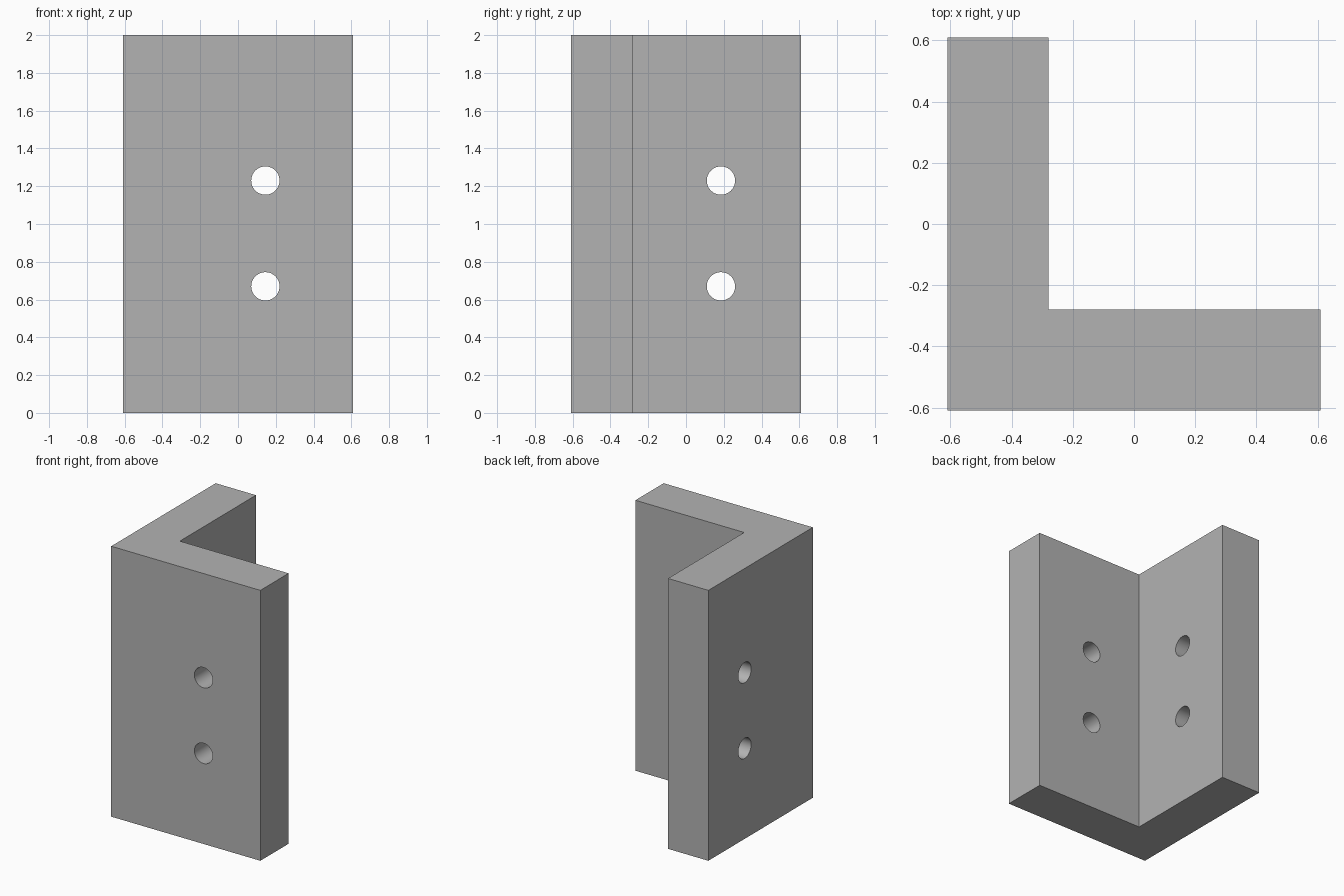
import bpy
import bmesh
from math import pi
from mathutils import Matrix, Vector

cube = bpy.data.objects.get("Cube")
if cube:
    bpy.data.objects.remove(cube, do_unlink=True)

HALF, INNER, HEIGHT = 0.61, -0.28, 2.0
HOLE_RADIUS = 0.075
HOLE_HEIGHTS = (0.67, 1.23)

# Plain grey metal
grey = bpy.data.materials.new("grey metal")
grey.use_nodes = True
colour = (0.45, 0.45, 0.45, 1)
grey.diffuse_color = colour
grey.node_tree.nodes["Principled BSDF"].inputs["Base Color"].default_value = colour


def add_object(name, bm):
    bmesh.ops.recalc_face_normals(bm, faces=bm.faces)
    mesh = bpy.data.meshes.new(name)
    bm.to_mesh(mesh)
    bm.free()
    mesh.materials.append(grey)
    obj = bpy.data.objects.new(name, mesh)
    bpy.context.scene.collection.objects.link(obj)
    return obj


# L-shaped profile extruded upwards
profile = [(-HALF, -HALF), (HALF, -HALF), (HALF, INNER),
           (INNER, INNER), (INNER, HALF), (-HALF, HALF)]
bm = bmesh.new()
base = bm.faces.new([bm.verts.new((x, y, 0)) for x, y in profile])
top = bmesh.ops.extrude_face_region(bm, geom=[base], use_keep_orig=True)["geom"]
bmesh.ops.translate(bm, vec=(0, 0, HEIGHT),
                    verts=[v for v in top if isinstance(v, bmesh.types.BMVert)])
bracket = add_object("angle_bracket", bm)

# Round bolt holes, two through each leg
middle = (INNER - HALF) / 2
bm = bmesh.new()
for x, y, axis in ((0.145, middle, "X"), (middle, 0.185, "Y")):
    for z in HOLE_HEIGHTS:
        place = Matrix.Translation(Vector((x, y, z))) @ Matrix.Rotation(pi / 2, 4, axis)
        bmesh.ops.create_cone(bm, cap_ends=True, segments=48, radius1=HOLE_RADIUS,
                              radius2=HOLE_RADIUS, depth=0.5, matrix=place)
cutter = add_object("hole_cutter", bm)

# Cut the holes and drop the cutter
cut = bracket.modifiers.new("bolt holes", "BOOLEAN")
cut.operation = "DIFFERENCE"
cut.solver = "EXACT"
cut.object = cutter
bpy.ops.object.select_all(action="DESELECT")
bracket.select_set(True)
bpy.context.view_layer.objects.active = bracket
bpy.ops.object.modifier_apply(modifier=cut.name)
bpy.data.objects.remove(cutter, do_unlink=True)

# Smooth hole walls with sharp edges elsewhere
bpy.ops.object.shade_smooth_by_angle(angle=pi / 6)
